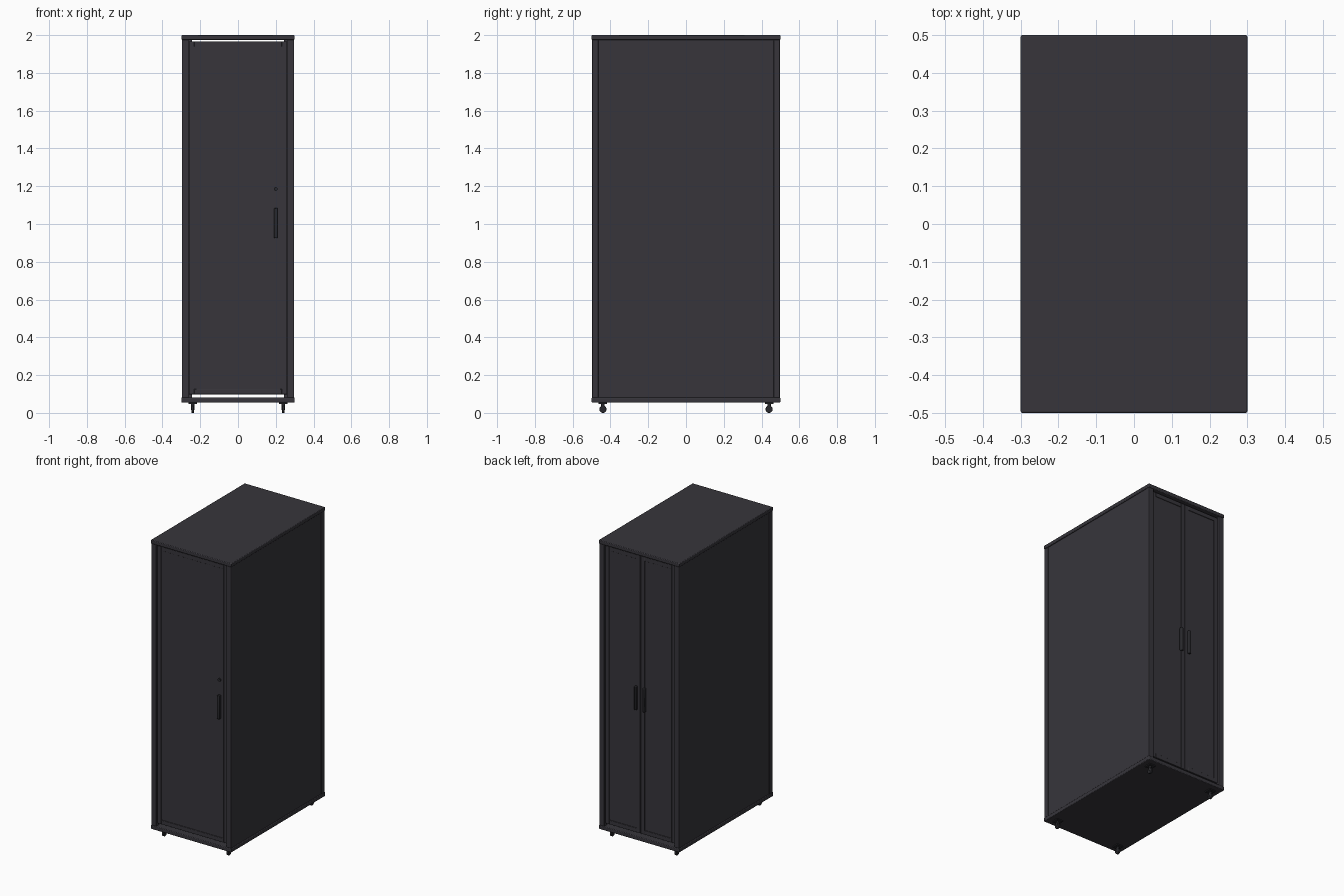
import bpy, bmesh, math
from mathutils import Matrix, Vector

if "Cube" in bpy.data.objects:
    bpy.data.objects.remove(bpy.data.objects["Cube"])


def material(name, rgb):
    m = bpy.data.materials.new(name)
    m.diffuse_color = (*rgb, 1.0)
    m.use_nodes = True
    m.node_tree.nodes["Principled BSDF"].inputs["Base Color"].default_value = m.diffuse_color
    return m


BODY = material("charcoal_metal", (0.038, 0.036, 0.044))
DARK = material("dark_fittings", (0.022, 0.022, 0.026))


def finish(name, bm, mat, bevel=0.0):
    bmesh.ops.recalc_face_normals(bm, faces=bm.faces)
    me = bpy.data.meshes.new(name)
    bm.to_mesh(me)
    bm.free()
    me.materials.append(mat)
    ob = bpy.data.objects.new(name, me)
    bpy.context.collection.objects.link(ob)
    if bevel:
        mod = ob.modifiers.new("bevel", "BEVEL")
        mod.width, mod.segments = bevel, 2
    return ob


def add_box(bm, lo, hi):
    lo, hi = Vector(lo), Vector(hi)
    lo, hi = (Vector(map(min, lo, hi)), Vector(map(max, lo, hi)))
    m = Matrix.Translation((lo + hi) / 2) @ Matrix.Diagonal((*(hi - lo), 1))
    bmesh.ops.create_cube(bm, size=1, matrix=m)


def add_cyl(bm, centre, r, depth, axis, seg=24):
    rot = Vector((0, 0, 1)).rotation_difference(Vector(axis)).to_matrix().to_4x4()
    bmesh.ops.create_cone(bm, cap_ends=True, segments=seg, radius1=r, radius2=r,
                          depth=depth, matrix=Matrix.Translation(centre) @ rot)


def boxes(name, items, mat=BODY, bevel=0.0):
    bm = bmesh.new()
    for lo, hi in items:
        add_box(bm, lo, hi)
    return finish(name, bm, mat, bevel)


def door(name, x0, x1, s):
    """Framed door; s is the y direction it faces."""
    z0, z1, w = 0.098, 1.967, 0.028
    yi, yo = s * 0.464, s * 0.484
    boxes(name + "_frame", [
        ((x0, yi, z0), (x0 + w, yo, z1)), ((x1 - w, yi, z0), (x1, yo, z1)),
        ((x0 + w, yi, z0), (x1 - w, yo, z0 + w)),
        ((x0 + w, yi, z1 - w), (x1 - w, yo, z1))], bevel=0.0015)
    boxes(name + "_panel", [((x0 + w, s * 0.468, z0 + w), (x1 - w, s * 0.48, z1 - w))])


def handle(name, x, s):
    boxes(name, [((x - 0.009, s * 0.478, 0.925), (x + 0.009, s * 0.498, 1.085))], DARK, 0.004)


# top and base slabs
boxes("top_cover", [((-0.3, -0.5, 1.975), (0.3, 0.5, 2.0))], bevel=0.004)
boxes("base_plate", [((-0.3, -0.5, 0.055), (0.3, 0.5, 0.081))], bevel=0.004)

for sx, side in ((-1, "left"), (1, "right")):
    # side panel
    boxes(side + "_side_panel", [((sx * 0.283, -0.464, 0.08), (sx * 0.294, 0.464, 1.976))])
    for sy, end in ((-1, "front"), (1, "back")):
        tag = end + "_" + side
        # corner post and inner mounting rail
        boxes(tag + "_post", [((sx * 0.261, sy * 0.464, 0.08), (sx * 0.297, sy * 0.497, 1.976))],
              bevel=0.003)
        boxes(tag + "_mounting_rail", [
            ((sx * 0.243, sy * 0.38, 0.08), (sx * 0.262, sy * 0.383, 1.976)),
            ((sx * 0.26, sy * 0.34, 0.08), (sx * 0.263, sy * 0.383, 1.976))])
        # caster: plate, stem, fork and wheel
        cx, cy = sx * 0.24, sy * 0.44
        bm = bmesh.new()
        add_box(bm, (cx - 0.023, cy - 0.023, 0.048), (cx + 0.023, cy + 0.023, 0.056))
        add_cyl(bm, (cx, cy, 0.043), 0.009, 0.014, (0, 0, 1))
        for k in (-1, 1):
            add_box(bm, (cx + k * 0.0072, cy - 0.007, 0.016), (cx + k * 0.0092, cy + 0.007, 0.04))
        finish(tag + "_caster_mount", bm, DARK)
        bm = bmesh.new()
        add_cyl(bm, (cx, cy, 0.019), 0.019, 0.013, (1, 0, 0), 32)
        finish(tag + "_caster_wheel", bm, DARK, 0.002)

# single front door with handle and lock
door("front_door", -0.26, 0.26, -1)
handle("front_handle", 0.2, -1)
bm = bmesh.new()
add_cyl(bm, (0.2, -0.482, 1.185), 0.010, 0.012, (0, 1, 0))
finish("front_lock", bm, DARK)

# double back doors
door("back_door_left", -0.26, -0.0015, 1)
door("back_door_right", 0.0015, 0.26, 1)
handle("back_handle_left", -0.03, 1)
handle("back_handle_right", 0.03, 1)

# smooth only the round parts, keeping sharp edges
for ob in bpy.context.scene.objects:
    ob.select_set(True)
    bpy.context.view_layer.objects.active = ob
bpy.ops.object.shade_smooth_by_angle(angle=math.radians(30))
